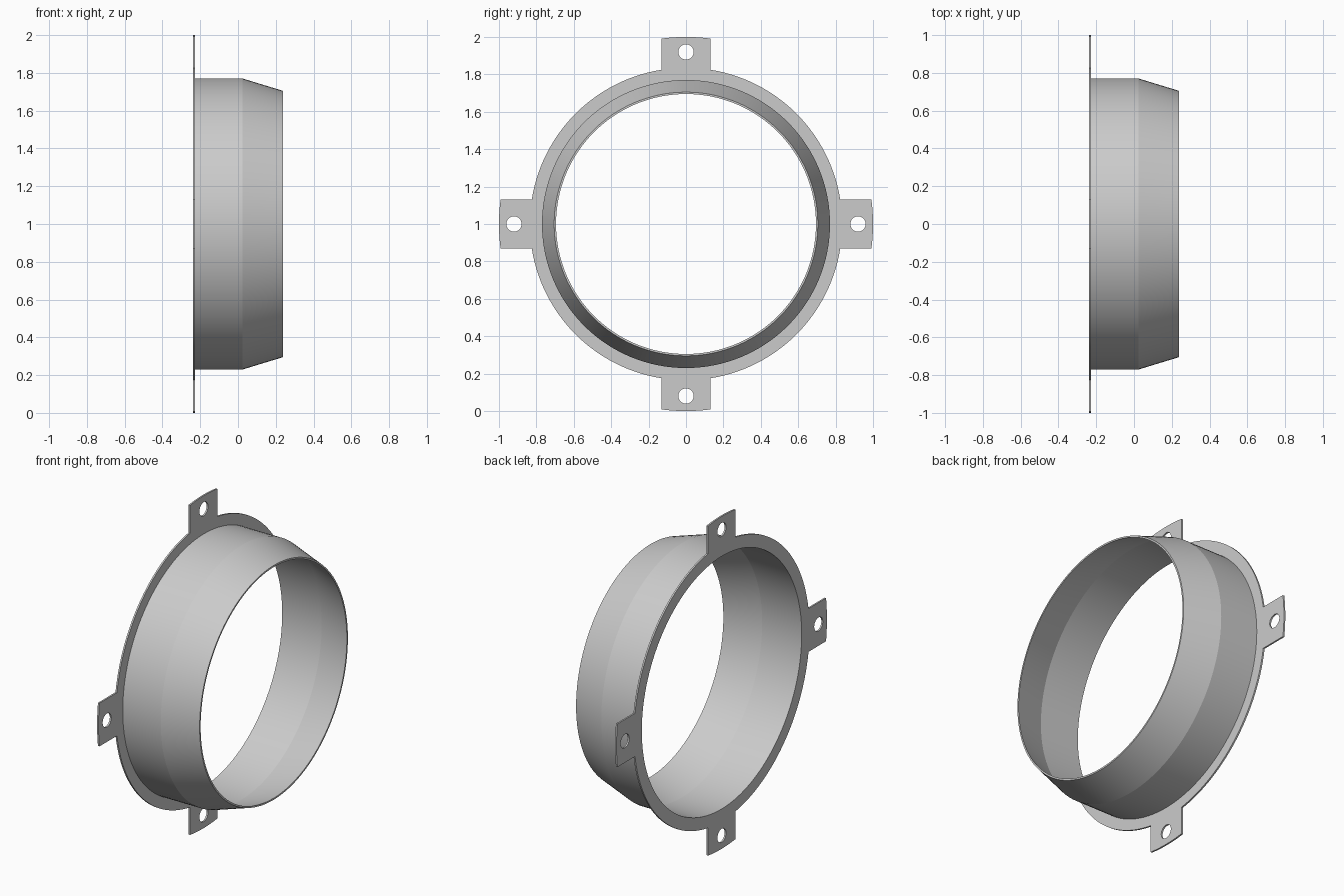
import bpy, bmesh, math
from mathutils import Matrix

if "Cube" in bpy.data.objects:
    bpy.data.objects.remove(bpy.data.objects["Cube"])

SEG = 128
CZ = 1.0                      # height of the ring axis
X0, X1 = -0.238, 0.238        # back and front of the collar
T = 0.01                      # sheet thickness
R_IN, R_OUT = 0.76, 0.77      # sleeve wall
R_FLANGE, R_TAB, HALF = 0.835, 1.0, 0.13

grey = bpy.data.materials.new("light_grey_metal")
grey.diffuse_color = (0.6, 0.6, 0.6, 1)
grey.use_nodes = True
grey.node_tree.nodes["Principled BSDF"].inputs["Base Color"].default_value = grey.diffuse_color


def arc(r, a0, a1, n, c=(0, 0)):
    return [(c[0] + r * math.cos(a0 + (a1 - a0) * i / n),
             c[1] + r * math.sin(a0 + (a1 - a0) * i / n)) for i in range(n + 1)]


def circle(r, n, c=(0, 0)):
    return arc(r, 0, 2 * math.pi, n, c)[:-1]


# Mounting flange: ring outline with four tabs, a central opening and bolt holes
outline, holes = [], [circle(R_IN, SEG)]
tab, root = math.asin(HALF / R_TAB), math.asin(HALF / R_FLANGE)
for k in range(4):
    a = k * math.pi / 2
    outline += arc(R_TAB, a - tab, a + tab, 8)
    outline += arc(R_FLANGE, a + root, a + math.pi / 2 - root, 28)
    holes.append(circle(0.041, 32, (0.92 * math.cos(a), 0.92 * math.sin(a))))

curve = bpy.data.curves.new("flange_outline", 'CURVE')
curve.dimensions = '2D'
curve.fill_mode = 'BOTH'
curve.extrude = T / 2
for loop in [outline] + holes:
    s = curve.splines.new('POLY')
    s.points.add(len(loop) - 1)
    for p, (u, v) in zip(s.points, loop):
        p.co = (u, v, 0, 1)
    s.use_cyclic_u = True
flange = bpy.data.objects.new("mounting_flange", curve)
bpy.context.collection.objects.link(flange)
bpy.context.view_layer.objects.active = flange
flange.select_set(True)
bpy.ops.object.convert(target='MESH')
flange = bpy.context.object
# local x, y, z become world y, z, x
flange.data.transform(Matrix(((0, 0, 1, X0 + T / 2), (1, 0, 0, 0),
                              (0, 1, 0, CZ), (0, 0, 0, 1))))

# Sleeve: straight wall that tapers towards the front, revolved about x
profile = [(X0 + T, R_OUT), (0.025, R_OUT), (X1, 0.705),
           (X1, 0.695), (0.025, R_IN), (X0 + T, R_IN)]
bm = bmesh.new()
rings = [[bm.verts.new((x, r * c, CZ + r * s)) for c, s in circle(1, SEG)]
         for x, r in profile]
for i, ring in enumerate(rings):
    nxt = rings[(i + 1) % len(rings)]
    for j in range(SEG):
        k = (j + 1) % SEG
        bm.faces.new((ring[j], ring[k], nxt[k], nxt[j]))
bmesh.ops.recalc_face_normals(bm, faces=bm.faces)
mesh = bpy.data.meshes.new("tapered_sleeve")
bm.to_mesh(mesh)
bm.free()
sleeve = bpy.data.objects.new("tapered_sleeve", mesh)
bpy.context.collection.objects.link(sleeve)

# Material and shading
for ob in (flange, sleeve):
    ob.data.materials.clear()
    ob.data.materials.append(grey)
    bpy.ops.object.select_all(action='DESELECT')
    ob.select_set(True)
    bpy.context.view_layer.objects.active = ob
    bpy.ops.object.shade_smooth_by_angle(angle=math.radians(15))
